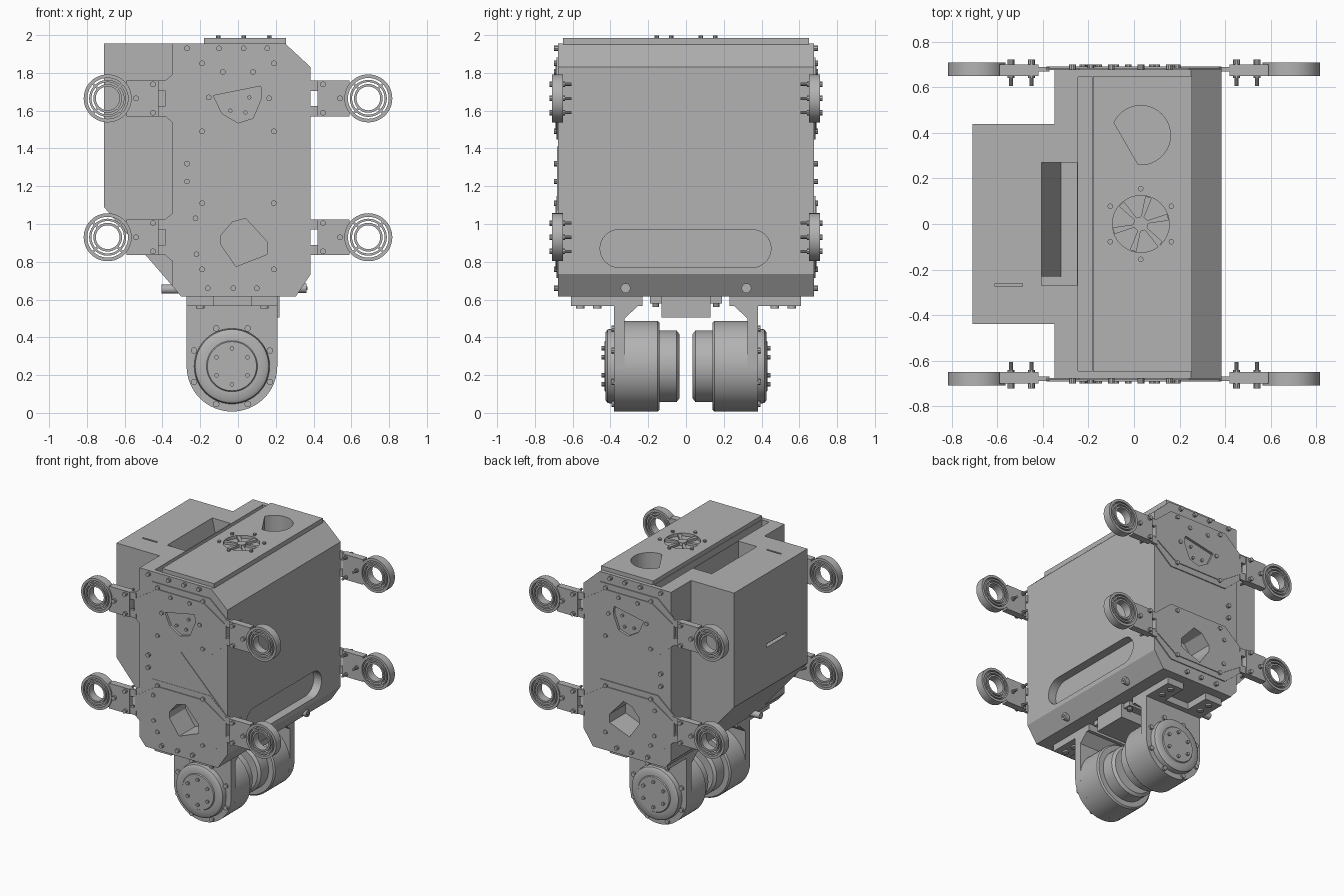
import bpy, bmesh, math
from mathutils import Vector

cube = bpy.data.objects.get("Cube")
if cube:
    bpy.data.objects.remove(cube)

grey = bpy.data.materials.new("machined_grey")
grey.use_nodes = True
grey.diffuse_color = (0.45, 0.45, 0.45, 1)
grey.node_tree.nodes["Principled BSDF"].inputs["Base Color"].default_value = (0.45, 0.45, 0.45, 1)

PLACE = {"x": lambda p, d: (d, p[0], p[1]),
         "y": lambda p, d: (p[0], d, p[1]),
         "z": lambda p, d: (p[0], p[1], d)}


def finish(name, bm, smooth=False):
    bmesh.ops.recalc_face_normals(bm, faces=bm.faces)
    me = bpy.data.meshes.new(name)
    bm.to_mesh(me)
    bm.free()
    me.materials.append(grey)
    ob = bpy.data.objects.new(name, me)
    bpy.context.collection.objects.link(ob)
    if smooth:
        bpy.ops.object.select_all(action="DESELECT")
        ob.select_set(True)
        bpy.context.view_layer.objects.active = ob
        bpy.ops.object.shade_smooth_by_angle(angle=math.radians(35))
    return ob


def add_prism(bm, pts, axis, a, b):
    low = [bm.verts.new(PLACE[axis](p, a)) for p in pts]
    high = [bm.verts.new(PLACE[axis](p, b)) for p in pts]
    bm.faces.new(low)
    bm.faces.new(high[::-1])
    for i in range(len(pts)):
        j = (i + 1) % len(pts)
        bm.faces.new((low[i], high[i], high[j], low[j]))


def prism(name, pts, axis, a, b, smooth=False):
    bm = bmesh.new()
    add_prism(bm, pts, axis, a, b)
    return finish(name, bm, smooth)


def rect(a, b, c, d):
    return [(a, c), (b, c), (b, d), (a, d)]


def arc(cx, cy, r, start=0, end=360, n=40):
    steps = n if end - start == 360 else n + 1
    angles = [math.radians(start + (end - start) * i / n) for i in range(steps)]
    return [(cx + r * math.cos(t), cy + r * math.sin(t)) for t in angles]


def discs(name, places, axis, a, b, r, n=10):
    bm = bmesh.new()
    for u, v in places:
        add_prism(bm, arc(u, v, r, n=n), axis, a, b)
    return finish(name, bm, True)


def lathe(name, profile, cx, cz, side):
    """Turn a closed (radius, depth) profile about a line along y."""
    bm = bmesh.new()
    vs = [bm.verts.new((cx + r, side * d, cz)) for r, d in profile]
    edges = [bm.edges.new((vs[i], vs[i - 1])) for i in range(len(vs))]
    bmesh.ops.spin(bm, geom=vs + edges, cent=(cx, 0, cz), axis=(0, 1, 0),
                   angle=math.tau, steps=48, use_merge=True)
    bmesh.ops.remove_doubles(bm, verts=bm.verts, dist=1e-5)
    bmesh.ops.dissolve_degenerate(bm, edges=bm.edges, dist=1e-6)
    return finish(name, bm, True)


def cut(ob, pts, axis, a, b):
    tool = prism("cutter", pts, axis, a, b)
    tool.hide_render = True
    mod = ob.modifiers.new("cut", "BOOLEAN")
    mod.operation, mod.solver, mod.object = "DIFFERENCE", "EXACT", tool
    bpy.context.view_layer.objects.active = ob
    bpy.ops.object.modifier_apply(modifier=mod.name)
    bpy.data.objects.remove(tool)


# Main housing with slot, service groove and top opening
outline = [(-.30, .615), (.305, .615), (.385, .735), (.385, 1.83),
           (.25, 1.955), (-.35, 1.955), (-.35, .675)]
body = prism("housing", outline, "y", -.665, .665)
slot = arc(.35, .87, .1, -90, 90, 16) + arc(-.355, .87, .1, 90, 270, 16)
half_disc = arc(.03, .39, .13, -95, 155, 30)
upper_window = [(-.13, 1.68), (.12, 1.73), (.125, 1.67), (.08, 1.56), (0, 1.535), (-.085, 1.585)]
lower_window = [(-.03, 1.01), (.04, 1.03), (.155, .905), (.155, .84),
                (-.01, .775), (-.09, .89), (-.09, .94)]
cut(body, slot, "x", .32, .5)
cut(body, rect(-.245, -.185, -.645, .645), "z", 1.87, 2.1)
cut(body, rect(-.36, -.25, -.27, .27), "z", 1.6, 2.1)
cut(body, half_disc, "z", 1.65, 2.1)
for s in (-1, 1):
    cut(body, lower_window, "y", s * .5, s * .8)

# Rear pack
pack = prism("rear_pack", [(-.35, 1.955), (-.71, 1.955), (-.71, 1.09), (-.35, .675)], "y", -.44, .44)
cut(pack, rect(-.405, -.3, -.27, .27), "z", 1.6, 2.1)
cut(pack, rect(-.19, .05, 1.395, 1.42), "x", -.8, -.68)
cut(pack, rect(-.61, -.49, -.275, -.262), "z", 1.94, 2.1)
prism("pocket_ramp", [(-.405, 1.95), (-.405, 1.6), (-.32, 1.6)], "y", -.23, .27)

# Lid with opening and fan vent
lid = prism("lid", rect(-.18, .255, -.65, .65), "z", 1.95, 1.985)
cut(lid, half_disc, "z", 1.9, 2.1)
cut(lid, arc(.03, 0, .125), "z", 1.962, 2.1)
discs("vent_hub", [(.03, 0)], "z", 1.955, 1.985, .032, 24)
bm = bmesh.new()
for k in range(6):
    t = math.tau * k / 6 + .3
    u, v = Vector((math.cos(t), math.sin(t))), Vector((-math.sin(t), math.cos(t)))
    c = Vector((.03, 0))
    add_prism(bm, [c + u * .025 - v * .006, c + u * .123 - v * .022,
                   c + u * .123 + v * .008, c + u * .025 + v * .006], "z", 1.955, 1.98)
finish("vent_spokes", bm)
discs("lid_bolts", arc(.03, 0, .155, 30, 390, 6), "z", 1.98, 1.998, .012)

# Hexagonal arm mount outline, widening from the arm tabs
def mount(cz, half, tab):
    h = half - .05
    return [(-.385, cz - tab), (-h - .075, cz - half), (h + .075, cz - half), (.385, cz - tab),
            (.385, cz + tab), (h + .075, cz + half), (-h - .075, cz + half), (-.385, cz + tab)]


face_bolts = [(-.27, 1.93), (-.1, 1.93), (.03, 1.93), (.155, 1.93), (-.27, 1.32), (-.27, 1.225),
              (-.225, 1.03), (-.22, .84), (-.16, .66), (-.025, .66), (.1, .66),
              (-.08, 1.805), (.08, 1.805), (-.155, 1.67), (.165, 1.665)]
for z in (1.11, .76, 1.85, 1.49):
    face_bolts += [(-.19, z), (.19, z)]

for s, end in ((-1, "front"), (1, "back")):
    panel = prism(end + "_panel", outline, "y", s * .66, s * .678)
    cut(panel, upper_window, "y", s * .672, s * .8)
    cut(panel, lower_window, "y", s * .5, s * .8)
    discs(end + "_bolts", face_bolts, "y", s * .67, s * .7, .015)
    discs(end + "_window_bolts", [(-.04, 1.6), (.04, 1.59), (.06, 1.67)], "y", s * .66, s * .685, .011)
    for cz, level in ((1.665, "upper"), (.93, "lower")):
        window = upper_window if level == "upper" else lower_window
        tag = end + "_" + level
        base = prism(tag + "_mount", mount(cz, .217, .095), "y", s * .676, s * .685)
        trim = prism(tag + "_mount_plate", mount(cz, .172, .05), "y", s * .68, s * .691)
        for ob in (base, trim):
            cut(ob, window, "y", s * .6, s * .8)
        for m, side in ((-1, "right"), (1, "left")):
            name = tag + "_" + side
            # Arm bar joined by two thin tabs
            bm = bmesh.new()
            add_prism(bm, rect(m * .42, m * .59, cz - .095, cz + .095), "y", s * .65, s * .7)
            for k in (-1, 1):
                add_prism(bm, rect(m * .37, m * .43, cz + k * .04, cz + k * .095), "y", s * .67, s * .69)
            arm = finish(name + "_arm", bm)
            cut(arm, arc(m * .69, cz, .12), "y", s * .6, s * .8)
            # Concentric guard rings with spokes
            for i, (r0, r1) in enumerate(((.108, .127), (.086, .098), (.063, .076))):
                lathe(f"{name}_guard_ring_{i}", [(r0, .65), (r1, .65), (r1, .71), (r0, .71)], m * .69, cz, s)
            bm = bmesh.new()
            for k in range(4):
                t = math.tau * (k + .5) / 4
                u, v = Vector((math.cos(t), math.sin(t))), Vector((-math.sin(t), math.cos(t))) * .006
                c = Vector((m * .69, cz))
                add_prism(bm, [c + u * .07 - v, c + u * .115 - v, c + u * .115 + v, c + u * .07 + v],
                          "y", s * .655, s * .705)
            finish(name + "_guard_spokes", bm)
            spots = [(m * .45, cz + .075), (m * .45, cz - .075), (m * .54, cz)]
            discs(name + "_arm_bolts", spots, "y", s * .64, s * .722, .015)
            discs(name + "_arm_studs", spots, "y", s * .605, s * .66, .009)

    # Motor, stepped along its axis
    mx, mz = -.032, .247
    lathe(end + "_motor", [(0, .035), (.17, .035), (.19, .05), (.19, .14), (.23, .14), (.24, .15),
                           (.24, .325), (.2, .33), (.2, .38), (.195, .415), (.18, .425), (.135, .425),
                           (.13, .432), (0, .432)], mx, mz, s)
    hanger = [(mx - .24, .6)] + arc(mx, mz, .24, 180, 360, 32) + [(mx + .24, .6)]
    prism(end + "_motor_hanger", hanger, "y", s * .325, s * .38, True)
    prism(end + "_hanger_fillet", [(s * .25, .57), (s * .325, .5), (s * .325, .57)], "x", mx - .24, mx + .24)
    flange = prism(end + "_hanger_flange", rect(-.272, .208, s * .23, s * .61), "z", .565, .616)
    cut(flange, rect(-.13, .07, s * .42, s * .7), "z", .5, .7)
    discs(end + "_motor_face_bolts", arc(mx, mz, .095, 30, 390, 6), "y", s * .42, s * .447, .012)
    discs(end + "_motor_rim_bolts", arc(mx, mz, .217, 22.5, 382.5, 8), "y", s * .37, s * .395, .017)
    discs(end + "_flange_bolts", [(x, s * y) for x in (-.2, .14) for y in (.47, .56)],
          "z", .553, .58, .022, 16)

# Triangular cover on the front panel
prism("front_cover", [(0, 1.41), (.38, 1.03), (.38, .95), (.3, .95), (.25, 1.07), (-.22, 1.07),
                      (-.3, 1.0), (-.31, 1.1)], "y", -.683, -.67)

# Underside block and side fixings
prism("underside_block", rect(-.13, .22, -.13, .13), "z", .505, .62)
prism("underside_plate", rect(-.2, .2, -.19, .19), "z", .58, .62)
discs("underside_bolts", [(x, y) for x in (-.17, .17) for y in (-.16, .16)], "z", .56, .6, .018)
discs("sill_bolts", [(-.32, .66), (.32, .66)], "x", .3, .362, .026, 16)
discs("sill_bolt_cores", [(-.32, .66), (.32, .66)], "x", .35, .368, .012, 6)
discs("rear_knobs", [(-.32, .655), (.32, .655)], "x", -.405, -.29, .024, 16)
